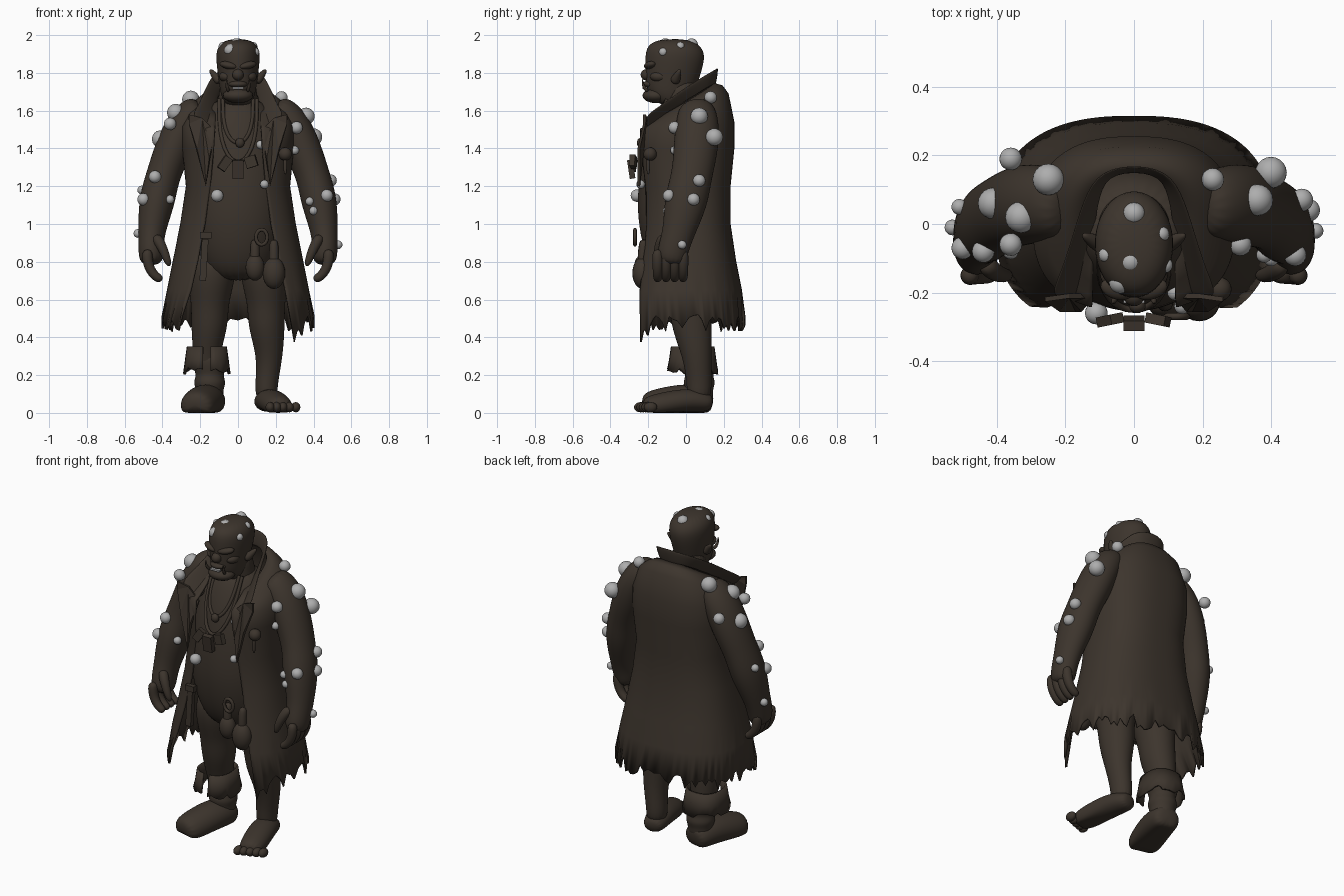
import bpy, bmesh, math, random
from mathutils import Vector, Matrix, Euler

random.seed(4)
if "Cube" in bpy.data.objects:
    bpy.data.objects.remove(bpy.data.objects["Cube"])


def material(name, colour):
    mat = bpy.data.materials.new(name)
    mat.use_nodes = True
    mat.diffuse_color = colour
    mat.node_tree.nodes["Principled BSDF"].inputs["Base Color"].default_value = colour
    return mat


BROWN = material("dark brown", (.046, .035, .026, 1))
GREY = material("pale grey", (.42, .42, .42, 1))
SIDES = ((1, "left"), (-1, "right"))


def finish(name, bm, mat=BROWN, rounding=0, thickness=0, smooth=True):
    bmesh.ops.recalc_face_normals(bm, faces=bm.faces)
    mesh = bpy.data.meshes.new(name)
    bm.to_mesh(mesh)
    bm.free()
    mesh.materials.append(mat)
    obj = bpy.data.objects.new(name, mesh)
    bpy.context.collection.objects.link(obj)
    for poly in mesh.polygons:
        poly.use_smooth = smooth
    if thickness:
        solid = obj.modifiers.new("thickness", "SOLIDIFY")
        solid.thickness, solid.offset = thickness, 0
    if rounding:
        subsurf = obj.modifiers.new("rounding", "SUBSURF")
        subsurf.levels = subsurf.render_levels = rounding
    return obj


def bridge(bm, rows, closed):
    for lower, upper in zip(rows, rows[1:]):
        for i in range(len(lower) if closed else len(lower) - 1):
            j = (i + 1) % len(lower)
            bm.faces.new((lower[i], lower[j], upper[j], upper[i]))


def loft(name, rings, depth=1, side=1, sides=16, ground=False):
    """Closed rounded limb through rings of (x, y, z, half width)."""
    bm, rows = bmesh.new(), []
    centres = [Vector((side * x, y, z)) for x, y, z, width in rings]
    for i, (centre, ring) in enumerate(zip(centres, rings)):
        ahead = centres[min(i + 1, len(centres) - 1)]
        along = (ahead - centres[max(i - 1, 0)]).normalized()
        across = (Vector((1, 0, 0)) - along * along.x).normalized()
        through = along.cross(across) * depth
        row = []
        for k in range(sides):
            angle = math.tau * k / sides
            point = centre + ring[-1] * (across * math.cos(angle) + through * math.sin(angle))
            point.z = max(point.z, 0) if ground else point.z
            row.append(bm.verts.new(point))
        rows.append(row)
    bridge(bm, rows, True)
    bm.faces.new(rows[0])
    bm.faces.new(rows[-1])
    return finish(name, bm, rounding=2)


def central_loft(name, rings, depth):
    loft(name, [(0, *ring) for ring in rings], depth, sides=24)


def rod(name, points, radius, tip, side=1):
    last = len(points) - 1
    rings = [(*point, radius + (tip - radius) * i / last) for i, point in enumerate(points)]
    return loft(name, rings, side=side, sides=8)


def cloth(name, rows, columns, opening, hem):
    """Wrap around the back, open in front, through rows of (z, half width, half depth)."""
    bm, grid, square = bmesh.new(), [], .8
    for z, width, depth in rows:
        end = math.pi - math.asin((opening(z) / width) ** (1 / square))
        tilt = max(0, z - 1.5) * 4
        row = []
        for k in range(columns + 1):
            u = 2 * k / columns - 1
            s, c = math.sin(u * end), math.cos(u * end)
            x = width * math.copysign(abs(s) ** square, s)
            y = depth * math.copysign(abs(c) ** square, c)
            drop = hem(u) if z == rows[-1][0] else 0
            row.append(bm.verts.new((x, y, z + tilt * y - drop)))
        grid.append(row)
    bridge(bm, grid, False)
    return finish(name, bm, thickness=.012)


def ball(name, centre, radii, rotation=(0, 0, 0)):
    bm = bmesh.new()
    matrix = Matrix.LocRotScale(Vector(centre), Euler(rotation), Vector(radii))
    bmesh.ops.create_uvsphere(bm, u_segments=20, v_segments=12, radius=1, matrix=matrix)
    return finish(name, bm)


def block(name, centre, size, rotation=(0, 0, 0), mat=BROWN):
    bm = bmesh.new()
    matrix = Matrix.LocRotScale(Vector(centre), Euler(rotation), Vector(size))
    bmesh.ops.create_cube(bm, size=1, matrix=matrix)
    return finish(name, bm, mat, smooth=False)


def cord(name, points, cyclic=False):
    curve = bpy.data.curves.new(name, "CURVE")
    curve.dimensions, curve.bevel_depth, curve.bevel_resolution = "3D", .01, 2
    spline = curve.splines.new("POLY")
    spline.points.add(len(points) - 1)
    for target, point in zip(spline.points, points):
        target.co = (*point, 1)
    spline.use_cyclic_u = cyclic
    curve.materials.append(BROWN)
    bpy.context.collection.objects.link(bpy.data.objects.new(name, curve))


# Torso, head and face
central_loft("torso", [(0, .7, .15), (-.03, .84, .22), (-.04, 1, .25), (-.05, 1.13, .25),
                       (-.02, 1.4, .25), (0, 1.58, .19), (0, 1.67, .12)], .85)
central_loft("neck", [(0, 1.55, .13), (-.02, 1.66, .1), (-.04, 1.78, .1)], 1)
central_loft("head", [(-.13, 1.63, .05), (-.1, 1.67, .09), (-.08, 1.74, .1), (-.06, 1.88, .12),
                      (-.05, 1.94, .11), (-.05, 1.98, .06)], 1.35)
ball("jaw", (0, -.16, 1.68), (.08, .07, .04))
ball("upper_lip", (0, -.19, 1.74), (.05, .04, .02))
ball("nose", (0, -.21, 1.79), (.03, .03, .03))
block("lower_teeth", (0, -.22, 1.72), (.06, .02, .01), mat=GREY)
for side, label in SIDES:
    ball(label + "_brow", (side * .05, -.19, 1.84), (.05, .03, .02), (0, side * -.2, side * .3))
    ball(label + "_cheek", (side * .06, -.14, 1.78), (.04, .05, .03))
    rod(label + "_ear", [(.09, -.06, 1.75), (.12, -.05, 1.78), (.15, -.03, 1.82)], .035, .01, side)
    rod(label + "_tusk", [(.05, -.2, 1.7), (.06, -.23, 1.73), (.06, -.23, 1.77)], .013, .003, side)

# Arms, hands and legs
for side, label in SIDES:
    loft(label + "_arm", [(.19, .05, 1.63, .07), (.25, .06, 1.58, .09), (.3, .06, 1.5, .1),
                          (.35, .05, 1.38, .1), (.4, .03, 1.25, .09), (.43, 0, 1.12, .1),
                          (.46, -.04, .95, .07), (.46, -.07, .86, .07), (.46, -.08, .78, .06)], 1.2, side)
    for finger in range(4):
        y = -.15 + finger * .045
        rod(label + "_finger", [(.48, y, .87), (.48, y, .79), (.45, y, .73), (.4, y, .7)], .033, .025, side)
    rod(label + "_thumb", [(.44, -.11, .94), (.4, -.15, .88), (.36, -.15, .77)], .036, .02, side)
    loft(label + "_leg", [(.12, 0, .88, .12), (.14, 0, .72, .13), (.15, .02, .58, .1), (.15, .03, .46, .1),
                          (.17, .06, .3, .07), (.15, .07, .16, .06), (.15, .07, .06, .06)], 1.1, side)

# Bare left foot and right boot
foot = [(.14, .14, .05, .05), (.15, .09, .06, .07), (.17, 0, .07, .08), (.21, -.15, .04, .08),
        (.23, -.23, .03, .06)]
loft("left_foot", foot, .8, ground=True)
for toe in range(5):
    ball("left_toe", (.17 + toe * .034, -.24 + toe * .013, .03), (.024, .035, .027))
loft("right_boot_foot", [(x, y, z, width + .02) for x, y, z, width in foot], .9, -1, ground=True)
loft("right_boot_shaft", [(.15, .07, z, width) for z, width in
                          ((.06, .08), (.12, .07), (.16, .09), (.2, .07), (.24, .09), (.34, .1))], side=-1)
cuff = cloth("right_boot_cuff", [(.35, .1, .11), (.28, .11, .12), (.22, .12, .13)], 30,
             lambda z: .02, lambda u: random.uniform(-.02, .02))
cuff.location = (-.165, .035, 0)


# Long open coat with ragged hem
def ragged(u):
    corner = max(0, abs(u) - .85) / .15
    return random.uniform(-.04, .05) + corner * (.1 if u > 0 else 0)


cloth("coat", [(1.65, .15, .15), (1.63, .2, .19), (1.6, .25, .22), (1.52, .29, .25), (1.4, .29, .25),
               (1.2, .27, .23), (1, .3, .23), (.8, .34, .26), (.65, .37, .29), (.48, .4, .31)],
      80, lambda z: .12 + .13 * (1.65 - z) ** 2, ragged)

# Standing collar that falls open toward the front
half = [(.08, .17, 1.83), (.14, .1, 1.79), (.18, -.03, 1.71), (.22, -.15, 1.62), (.26, -.23, 1.57)]
rim = [(-x, y, z) for x, y, z in reversed(half)] + half
base = [(x * (1 - 2 * abs(x)), y * .9, z - .1) for x, y, z in rim]
bm = bmesh.new()
bridge(bm, [[bm.verts.new(point) for point in row] for row in (rim, base)], False)
finish("coat_collar", bm, rounding=2, thickness=.014)
for side, label in SIDES:
    bm = bmesh.new()
    outline = [(.12, -.21, 1.49), (.19, -.21, 1.56), (.26, -.22, 1.58), (.26, -.22, 1.53),
               (.22, -.25, 1.4), (.17, -.25, 1.2), (.15, -.25, 1.35)]
    face = bm.faces.new([bm.verts.new((side * x, y, z)) for x, y, z in outline])
    bmesh.ops.triangulate(bm, faces=[face])
    finish(label + "_lapel", bm, thickness=.014, smooth=False)

# Necklaces and pendants
for name, low, width, front in (("short_necklace", 1.43, .08, -.22), ("long_necklace", 1.33, .1, -.25)):
    points = []
    for i in range(17):
        angle = math.pi * i / 16
        sag = math.sin(angle) ** .7
        points.append((-width * math.cos(angle), -.1 + (front + .1) * sag, 1.66 + (low - 1.66) * sag))
    cord(name, points)
ball("necklace_bead", (.01, -.24, 1.43), (.024, .02, .026))
block("middle_pendant", (0, -.29, 1.29), (.06, .03, .1), (.15, 0, 0))
block("right_pendant", (-.07, -.28, 1.32), (.045, .03, .075), (0, .6, .2))
block("left_pendant", (.07, -.28, 1.33), (.06, .03, .06), (0, -.3, -.2))

# Coat brooch, belt ring, pouches and knife
ball("brooch", (.25, -.19, 1.37), (.035, .035, .035))
rod("brooch_pin", [(.25, -.2, 1.35), (.25, -.2, 1.3), (.25, -.2, 1.26)], .012, .008)
turns = [i * math.tau / 16 for i in range(16)]
cord("belt_ring", [(.125 + .03 * math.cos(a), -.27, .93 + .04 * math.sin(a)) for a in turns], True)
for name, x, z, radius in (("small_pouch", .09, .77, .05), ("large_pouch", .19, .74, .06)):
    ball(name, (x, -.23, z), (radius, radius * .9, radius * 1.4))
    rod(name + "_neck", [(x, -.23, z), (x, -.23, z + radius * 2), (x, -.22, z + radius * 3)], .03, .025)
block("knife_sheath", (-.18, -.21, .81), (.035, .03, .22), (0, .06, 0))
block("knife_handle", (-.17, -.22, .94), (.06, .03, .035))

# Pale growths on skin and coat, grouped by size
large = [(.36, .07, 1.57), (.4, .15, 1.46), (-.33, .02, 1.59), (-.41, .06, 1.45), (-.25, .13, 1.66)]
medium = [(.31, -.06, 1.51), (.23, .13, 1.67), (.47, -.09, 1.15), (.49, .07, 1.23), (.51, .04, 1.13),
          (-.36, -.06, 1.53), (-.36, .19, 1.5), (-.44, -.08, 1.25), (-.5, -.07, 1.13), (-.11, -.26, 1.15),
          (0, .03, 1.95), (-.01, -.11, 1.95), (-.04, -.17, 1.92)]
small = [(.3, -.06, 1.39), (.38, -.09, 1.12), (.4, -.1, 1.07), (.53, -.02, .89), (-.36, -.08, 1.13),
         (-.51, .05, 1.18), (-.53, -.01, .95), (.14, -.24, 1.21), (.12, -.2, 1.42),
         (-.08, -.09, 1.94), (.08, -.03, 1.94), (.09, -.12, 1.91)]
for name, radius, group in (("large", .046, large), ("medium", .033, medium), ("small", .023, small)):
    bm = bmesh.new()
    for place in group:
        bmesh.ops.create_icosphere(bm, subdivisions=3, radius=radius, matrix=Matrix.Translation(place))
    finish(name + "_growths", bm, GREY)
